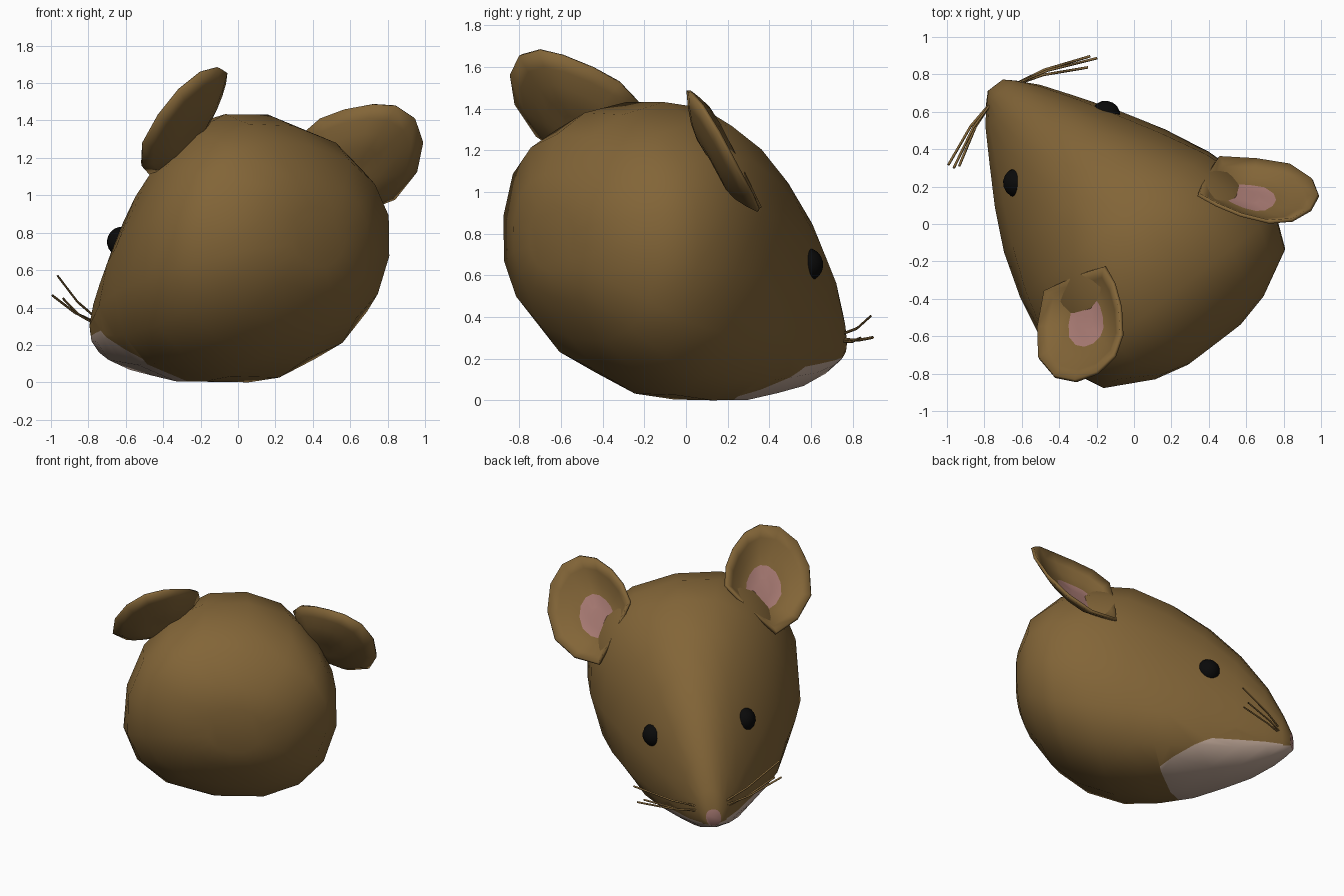
import bpy, bmesh, math
from mathutils import Vector, Matrix

if "Cube" in bpy.data.objects:
    bpy.data.objects.remove(bpy.data.objects["Cube"])

# Head frame: local x = right of the head, y = towards the nose, z = crown
R = Vector((0.802, 0.573, -0.168)).normalized()
F = Vector((-0.581, 0.814, 0)).normalized()
U = R.cross(F)
PIVOT = Vector((0, 0.6, 0))
FRAME = (Matrix.Translation(R * -0.2) @ Matrix((R, F, U)).transposed().to_4x4()
         @ Matrix.Translation(PIVOT) @ Matrix.Rotation(0.033, 4, "Z") @ Matrix.Translation(-PIVOT))


def mat(name, col):
    m = bpy.data.materials.new(name)
    m.diffuse_color = (*col, 1)
    m.use_nodes = True
    m.node_tree.nodes["Principled BSDF"].inputs["Base Color"].default_value = m.diffuse_color
    return m


FUR = mat("brown fur", (0.225, 0.130, 0.039))
PALE = mat("pale chin", (0.52, 0.385, 0.31))
PINK = mat("pink skin", (0.41, 0.205, 0.18))
BLACK = mat("black eye", (0.003, 0.003, 0.003))
parts = []


def finish(bm, name, mats):
    for f in bm.faces:
        f.smooth = True
    me = bpy.data.meshes.new(name)
    bm.to_mesh(me)
    bm.free()
    ob = bpy.data.objects.new(name, me)
    for m in mats:
        me.materials.append(m)
    bpy.context.collection.objects.link(ob)
    ob.matrix_world = FRAME
    parts.append(ob)
    return ob


def spow(v, e):
    return math.copysign(abs(v) ** e, v)


# Head: rounded sections (y, bottom, top, half width, narrowing to the top)
SECTIONS = [
    (-0.775, 0.60, 0.92, 0.18, 0.0), (-0.73, 0.47, 1.06, 0.37, 0.0),
    (-0.60, 0.27, 1.25, 0.62, 0.0), (-0.42, 0.11, 1.36, 0.70, 0.02),
    (-0.18, 0.0, 1.42, 0.695, 0.06), (0.06, -0.03, 1.39, 0.625, 0.12),
    (0.30, -0.03, 1.26, 0.52, 0.21), (0.52, 0.0, 1.08, 0.40, 0.26),
    (0.72, 0.03, 0.865, 0.28, 0.25), (0.89, 0.09, 0.62, 0.175, 0.25),
    (0.99, 0.14, 0.41, 0.095, 0.15), (1.035, 0.17, 0.29, 0.05, 0.0)]
SIDES = 16
bm = bmesh.new()
rings = []
for y, lo, hi, w, k in SECTIONS:
    ring = []
    for i in range(SIDES):
        a = math.tau * i / SIDES
        c, s = spow(math.cos(a), 2 / 2.3), spow(math.sin(a), 2 / 2.3)
        ring.append(bm.verts.new((w * c * (1 - k * s), y, (lo + hi) / 2 + (hi - lo) / 2 * s)))
    rings.append(ring)
for a, b in zip(rings, rings[1:]):
    for i in range(SIDES):
        j = (i + 1) % SIDES
        bm.faces.new((a[i], a[j], b[j], b[i]))
bm.faces.new(rings[0])
bm.faces.new(rings[-1])


# cut the edge of the pale chin patch, only through the faces around it
def cut(co, no, y0, y1):
    fs = [f for f in bm.faces if min(v.co.z for v in f.verts) < 0.25
          and min(v.co.y for v in f.verts) > y0 and max(v.co.y for v in f.verts) < y1]
    es = {e for f in fs for e in f.edges}
    vs = {v for f in fs for v in f.verts}
    bmesh.ops.bisect_plane(bm, geom=list(vs) + list(es) + fs, plane_co=co, plane_no=no)


cut((0, 0.2, 0), (0, 1, 0), 0.05, 0.31)
cut((0, 0.18, 0.03), (0, -0.4, 1), 0.19, 0.73)
cut((0, 0, 0.185), (0, 0, 1), 0.5, 1.03)
bmesh.ops.recalc_face_normals(bm, faces=bm.faces)
for f in bm.faces:
    c = f.calc_center_median()
    if c.y > 1.03:
        f.material_index = 2
    elif c.y > 0.2 and c.z < 0.185 and c.z < 0.03 + 0.4 * (c.y - 0.18):
        f.material_index = 1
head = finish(bm, "head", [FUR, PALE, PINK])

# Ears: cupped shells lofted from a rim to a base set in the head
RIM = [(0.33, -0.08, 1.37), (0.36, -0.18, 1.46), (0.42, -0.30, 1.52), (0.51, -0.42, 1.565),
       (0.61, -0.485, 1.575), (0.73, -0.50, 1.53), (0.83, -0.465, 1.42), (0.88, -0.38, 1.27),
       (0.86, -0.25, 1.12), (0.75, -0.12, 1.03), (0.60, 0.01, 1.01), (0.45, -0.03, 1.2)]
BASE = Vector((0.56, -0.24, 1.21))
OPEN = Vector((0.47, 0.62, 0.62)).normalized()
bm = bmesh.new()
loops = []
for t in (1, 0.82, 0.62, 0.42, 0.2):
    loops.append([bm.verts.new(BASE.lerp(Vector(p), t) - OPEN * 0.04 * math.sin(math.pi * t))
                  for p in RIM])
n = len(RIM)
for k, (a, b) in enumerate(zip(loops, loops[1:])):
    for i in range(n):
        j = (i + 1) % n
        f = bm.faces.new((a[i], a[j], b[j], b[i]))
        f.material_index = 0 if k >= 3 else 1
bm.faces.new(loops[-1])
bmesh.ops.recalc_face_normals(bm, faces=bm.faces)
if sum(f.normal.dot(OPEN) * f.calc_area() for f in bm.faces) < 0:
    bmesh.ops.reverse_faces(bm, faces=bm.faces[:])
# the pink lining only shows inside: the back uses the next slot, which is fur
ears = finish(bm, "ears", [PINK, FUR, FUR])
sol = ears.modifiers.new("thickness", "SOLIDIFY")
sol.thickness, sol.offset, sol.material_offset = 0.02, -1, 1
ears.modifiers.new("both sides", "MIRROR")

# Eyes
bm = bmesh.new()
bmesh.ops.create_uvsphere(bm, u_segments=16, v_segments=10, radius=0.08,
                          matrix=Matrix.Translation((0.300, 0.55, 0.675)))
eyes = finish(bm, "eyes", [BLACK])
eyes.modifiers.new("both sides", "MIRROR")

# Whiskers: thin bent tubes fanning back from the muzzle
cu = bpy.data.curves.new("whiskers", "CURVE")
cu.dimensions = "3D"
cu.bevel_depth = 0.007
cu.bevel_resolution = 0
for side in (-1, 1):
    for dz, tip in ((0.02, (0.49, 0.82, 0.455)), (0.0, (0.485, 0.85, 0.35)),
                    (-0.01, (0.44, 0.81, 0.34))):
        start = Vector((0.06, 0.98, 0.27 + dz))
        mid = start.lerp(Vector(tip), 0.45) + Vector((0, 0.02, -0.01))
        sp = cu.splines.new("POLY")
        sp.points.add(2)
        for p, v in zip(sp.points, (start, mid, Vector(tip))):
            p.co = (side * v.x, v.y, v.z, 1)
cu.materials.append(FUR)
whiskers = bpy.data.objects.new("whiskers", cu)
bpy.context.collection.objects.link(whiskers)
whiskers.matrix_world = FRAME
parts.append(whiskers)

# Rest the head on the ground
low = min((FRAME @ v.co).z for v in head.data.vertices)
for ob in parts:
    ob.matrix_world = Matrix.Translation((0, 0, -low)) @ FRAME
